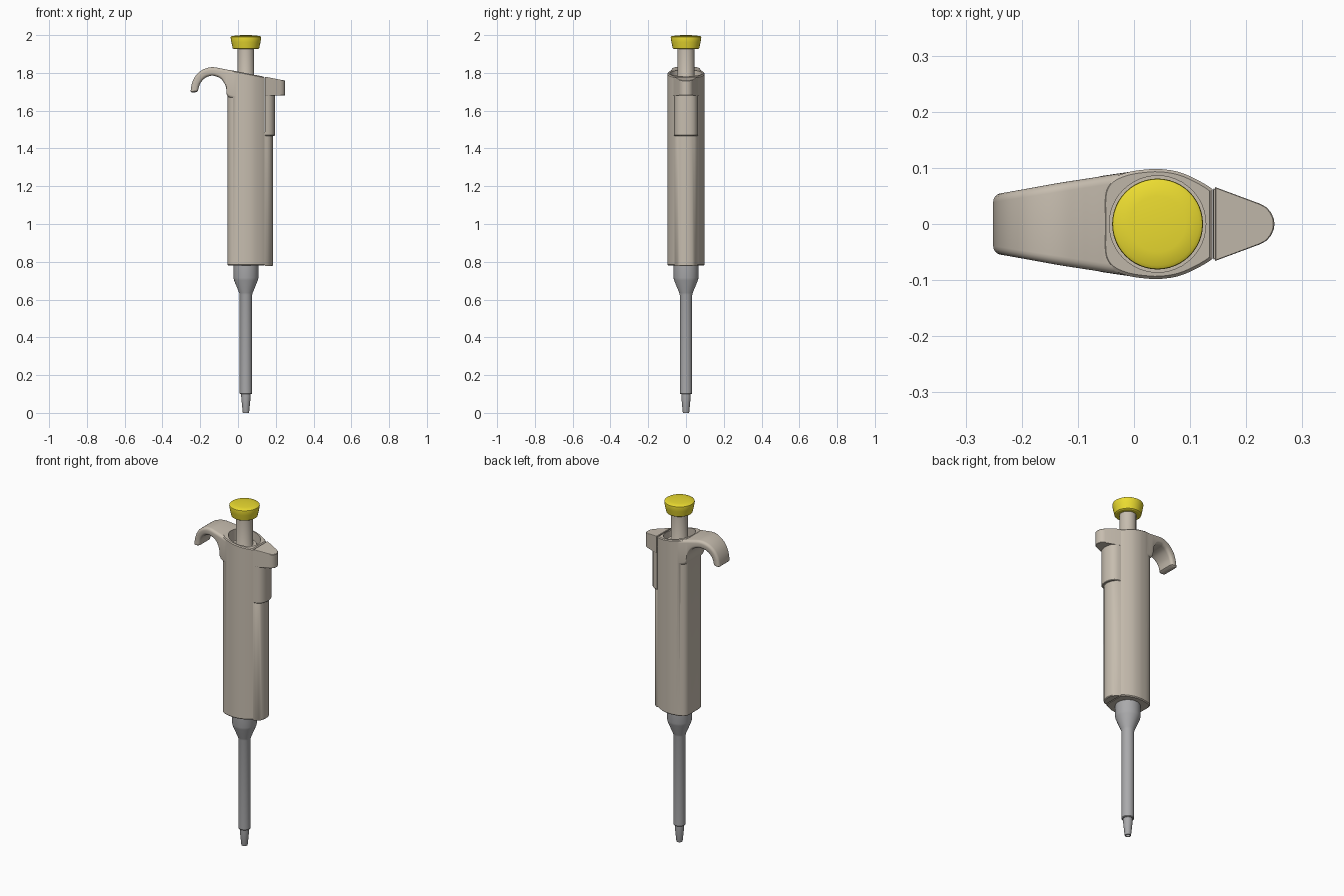
import bpy, bmesh
from math import sin, cos, pi, radians
from mathutils import Vector

if "Cube" in bpy.data.objects:
    bpy.data.objects.remove(bpy.data.objects["Cube"])

AX = 0.042  # x of the plunger / shaft axis


def material(name, rgb):
    m = bpy.data.materials.new(name)
    m.diffuse_color = (*rgb, 1)
    m.use_nodes = True
    m.node_tree.nodes["Principled BSDF"].inputs["Base Color"].default_value = m.diffuse_color
    return m


BEIGE = material("beige_plastic", (0.57, 0.51, 0.43))
YELLOW = material("yellow_plastic", (0.83, 0.71, 0.03))
GREY = material("grey_plastic", (0.40, 0.40, 0.41))


def loft(name, rings, mat):
    """Closed skin through equal-sized rings of points, capped at both ends."""
    bm = bmesh.new()
    vs = [[bm.verts.new(p) for p in r] for r in rings]
    n = len(rings[0])
    for a, b in zip(vs, vs[1:]):
        for i in range(n):
            j = (i + 1) % n
            bm.faces.new((a[i], a[j], b[j], b[i]))
    bm.faces.new(vs[0][::-1])
    bm.faces.new(vs[-1])
    bmesh.ops.recalc_face_normals(bm, faces=bm.faces)
    me = bpy.data.meshes.new(name)
    bm.to_mesh(me)
    bm.free()
    me.materials.append(mat)
    ob = bpy.data.objects.new(name, me)
    bpy.context.collection.objects.link(ob)
    return ob


def smooth(ob, angle=32):
    bpy.ops.object.select_all(action='DESELECT')
    ob.select_set(True)
    bpy.context.view_layer.objects.active = ob
    bpy.ops.object.shade_smooth_by_angle(angle=radians(angle))


def lathe(name, profile, mat, n=48):
    return loft(name, [[(AX + r * cos(2 * pi * i / n), r * sin(2 * pi * i / n), z)
                        for i in range(n)] for r, z in profile], mat)


def curve(pts, steps=4):
    """Catmull-Rom subdivision of a list of vectors."""
    out = []
    for i in range(len(pts) - 1):
        p0, p1, p2 = pts[max(i - 1, 0)], pts[i], pts[i + 1]
        p3 = pts[min(i + 2, len(pts) - 1)]
        for k in range(steps):
            t = k / steps
            out.append(0.5 * (2 * p1 + (p2 - p0) * t + (2 * p0 - 5 * p1 + 4 * p2 - p3) * t * t
                              + (3 * p1 - p0 - 3 * p2 + p3) * t ** 3))
    return out + [pts[-1]]


def prism(name, half, z0, top, mat, inset=0.004):
    """Mirrored plan extruded from z0 to the (sloping) top, with small edge bevels."""
    plan = [(x, y) for x, y in half] + [(x, -y) for x, y in reversed(half)]
    cx = (min(p[0] for p in plan) + max(p[0] for p in plan)) / 2
    hx = max(p[0] for p in plan) - cx
    hy = max(p[1] for p in plan)
    sx, sy = 1 - inset / hx, 1 - inset / hy
    small = [(cx + (x - cx) * sx, y * sy) for x, y in plan]
    rings = [[(x, y, z0) for x, y in small],
             [(x, y, z0 + inset) for x, y in plan],
             [(x, y, top(x) - inset) for x, y in plan],
             [(x, y, top(x)) for x, y in small]]
    return loft(name, rings, mat)


def boolean(ob, other, op):
    m = ob.modifiers.new("cut", 'BOOLEAN')
    m.operation, m.solver, m.object = op, 'EXACT', other
    bpy.context.view_layer.objects.active = ob
    bpy.ops.object.modifier_apply(modifier=m.name)
    bpy.data.objects.remove(other)


def slope(x):
    return 1.807 - 0.196 * x


# Main grip body
half = [Vector(p) for p in ((-0.055, 0.015), (-0.055, 0.05), (-0.049, 0.07), (-0.035, 0.083),
                            (-0.01, 0.0925), (0.02, 0.097), (0.045, 0.098), (0.075, 0.094),
                            (0.10, 0.085), (0.125, 0.072), (0.14, 0.062))]
body = prism("grip_body", [tuple(p) for p in curve(half, 3)], 0.78, slope, BEIGE, 0.005)

# Finger hook: rounded sections swept between an outer and an inner line
outer = [(-0.251, 1.702), (-0.244, 1.745), (-0.225, 1.784), (-0.195, 1.812), (-0.16, 1.827),
         (-0.13, 1.830), (-0.10, 1.8255), (-0.08, 1.8216), (-0.065, 1.8187), (-0.05, 1.8157), (0, 1.806)]
inner = [(-0.212, 1.704), (-0.204, 1.735), (-0.19, 1.758), (-0.171, 1.775), (-0.15, 1.783),
         (-0.13, 1.785), (-0.10, 1.775), (-0.08, 1.757), (-0.064, 1.725), (-0.054, 1.675), (0, 1.66)]
outer = curve([Vector((x, 0, z)) for x, z in outer])
inner = curve([Vector((x, 0, z)) for x, z in inner])


def hook_ring(a, b, trim=0.0):
    d = b - a
    u = d.normalized()
    h = d.length / 2 - trim
    w = 0.056 + (a.x + 0.245) * 0.155 - trim
    r = min(0.016, h * 0.8)
    c = (a + b) / 2
    ring = []
    for q, (sy, su) in enumerate(((1, 1), (-1, 1), (-1, -1), (1, -1))):
        for k in range(6):
            t = (q + k / 5) * pi / 2
            ring.append(c + Vector((0, sy * (w - r) + r * cos(t), 0))
                        + u * (su * (h - r) + r * sin(t)))
    return ring


rings = [hook_ring(a, b) for a, b in zip(outer, inner)]
down = Vector((-0.002, 0, -0.006))
tip = [p + down for p in hook_ring(outer[0], inner[0], 0.008)]
hook = loft("hook", [tip] + rings, BEIGE)
boolean(body, hook, 'UNION')

# Plunger well in the top of the grip
well = lathe("well_cutter", [(0.086, 1.70), (0.086, 1.95)], BEIGE)
boolean(body, well, 'DIFFERENCE')
smooth(body)

# Plunger rod with its collar, and thumb button
smooth(lathe("plunger_rod", [(0.07, 1.695), (0.07, 1.755), (0.064, 1.762), (0.046, 1.762),
                             (0.044, 1.766), (0.044, 1.94)], BEIGE))
smooth(lathe("thumb_button", [(0.064, 1.926), (0.070, 1.93), (0.077, 1.962), (0.081, 1.985),
                              (0.080, 1.991), (0.074, 1.995), (0.05, 1.998), (0.02, 2.0)], YELLOW))

# Tip ejector: lower rail, sleeve and push tab
smooth(prism("ejector_rail", [(0.141, 0.062), (0.155, 0.056), (0.168, 0.046), (0.177, 0.033),
                              (0.182, 0.018), (0.184, 0.005)], 0.777, lambda x: 1.49, BEIGE))
smooth(prism("ejector_sleeve", [(0.142, 0.063), (0.160, 0.060), (0.175, 0.053), (0.186, 0.042),
                                (0.193, 0.025), (0.196, 0.006)], 1.467, lambda x: 1.72, BEIGE, 0.003))
smooth(prism("ejector_tab", [(0.144, 0.066), (0.225, 0.036), (0.236, 0.030), (0.244, 0.021),
                             (0.249, 0.010), (0.250, 0.003)], 1.68, lambda x: slope(x) + 0.001, BEIGE, 0.002))

# Shaft with conical shoulder, and hollow nozzle
smooth(lathe("shaft", [(0.066, 0.79), (0.066, 0.715), (0.063, 0.702), (0.036, 0.636), (0.033, 0.625),
                       (0.033, 0.103), (0.030, 0.099)], GREY), 25)
smooth(lathe("nozzle", [(0.025, 0.11), (0.025, 0.085), (0.017, 0.003), (0.016, 0.0),
                        (0.011, 0.0), (0.010, 0.05)], GREY))
